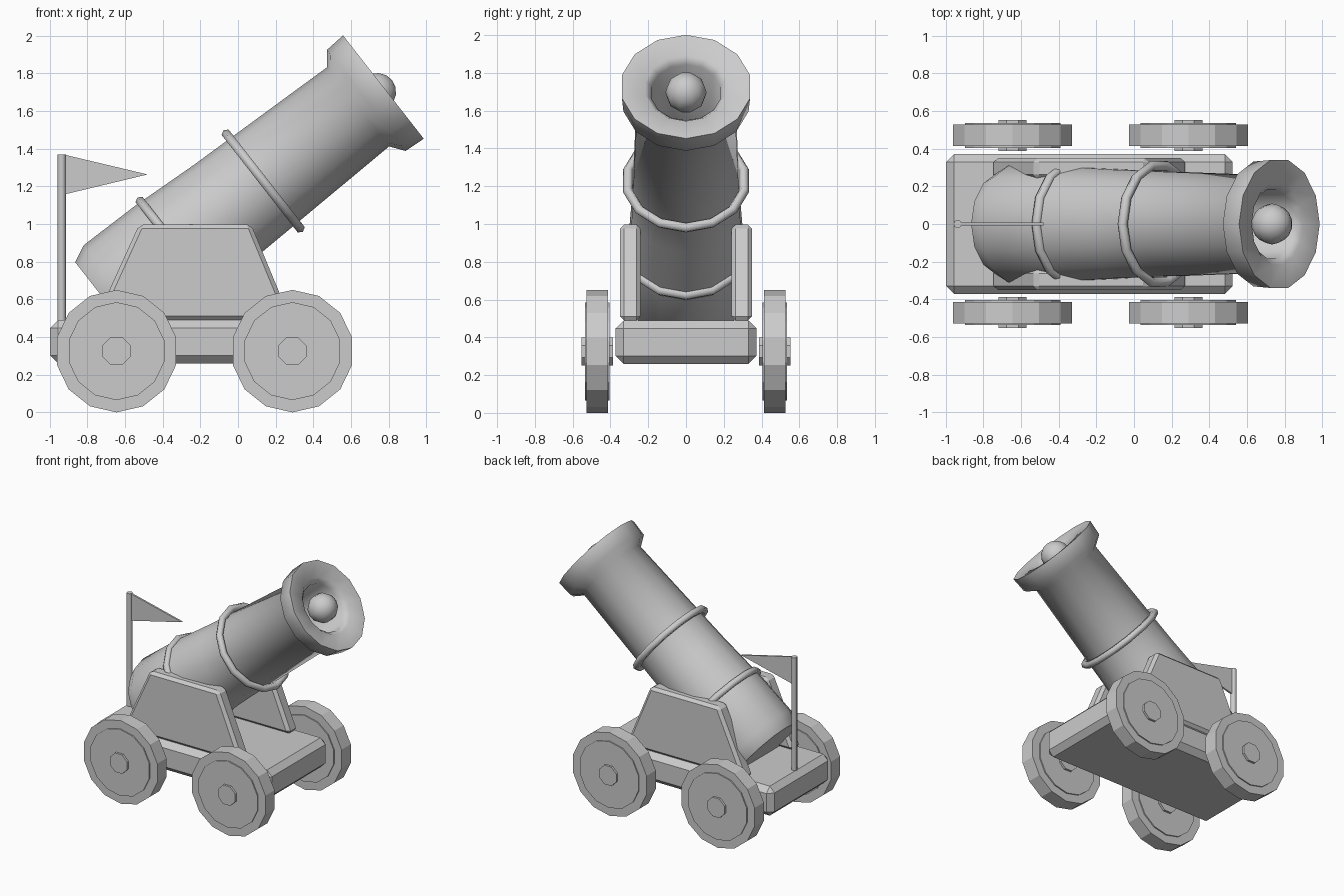
import bpy, bmesh, math
from mathutils import Matrix, Vector

if "Cube" in bpy.data.objects:
    bpy.data.objects.remove(bpy.data.objects["Cube"])

grey = bpy.data.materials.new("plain_grey")
grey.diffuse_color = (0.6, 0.6, 0.6, 1)
grey.use_nodes = True
grey.node_tree.nodes["Principled BSDF"].inputs["Base Color"].default_value = grey.diffuse_color


def finish(name, bm, matrix=None, smooth=None):
    bmesh.ops.recalc_face_normals(bm, faces=bm.faces)
    if matrix:
        bm.transform(matrix)
    me = bpy.data.meshes.new(name)
    bm.to_mesh(me)
    bm.free()
    me.materials.append(grey)
    ob = bpy.data.objects.new(name, me)
    bpy.context.collection.objects.link(ob)
    if smooth:
        bpy.ops.object.select_all(action='DESELECT')
        bpy.context.view_layer.objects.active = ob
        ob.select_set(True)
        bpy.ops.object.shade_smooth_by_angle(angle=math.radians(smooth))
    return ob


def lathe(name, profile, sides, matrix, phase=0.0, closed=False, smooth=None):
    """Turn (height, radius) points around local z; open profiles get end caps."""
    bm = bmesh.new()
    loops = []
    for h, r in profile:
        loops.append([bm.verts.new((r * math.cos(phase + i * math.tau / sides),
                                    r * math.sin(phase + i * math.tau / sides), h))
                      for i in range(sides)])
    pairs = list(zip(loops, loops[1:]))
    if closed:
        pairs.append((loops[-1], loops[0]))
    else:
        bm.faces.new(loops[0])
        bm.faces.new(loops[-1])
    for a, b in pairs:
        for i in range(sides):
            j = (i + 1) % sides
            bm.faces.new((a[i], a[j], b[j], b[i]))
    return finish(name, bm, matrix, smooth)


def slab(name, outline, y0, y1, bevel=0.0):
    """Extrude an (x, z) outline from y0 to y1, with chamfered edges."""
    bm = bmesh.new()
    face = bm.faces.new([bm.verts.new((x, y0, z)) for x, z in outline])
    ext = bmesh.ops.extrude_face_region(bm, geom=[face])
    verts = [g for g in ext['geom'] if isinstance(g, bmesh.types.BMVert)]
    bmesh.ops.translate(bm, verts=verts, vec=Vector((0, y1 - y0, 0)))
    if bevel:
        bmesh.ops.bevel(bm, geom=bm.edges[:], offset=bevel, segments=1, affect='EDGES')
    return finish(name, bm)


# Barrel frame: local z runs up the bore, origin at the centre of the muzzle
aim = Matrix.Translation((0.772, 0, 1.727)) @ Matrix.Rotation(math.radians(52), 4, 'Y')

# Barrel with flared muzzle and hollow bore
lathe("barrel", [(-1.862, 0.275), (-1.77, 0.318), (-1.43, 0.315), (-1.05, 0.294),
                 (-0.17, 0.267), (-0.116, 0.34), (0, 0.348),
                 (-0.015, 0.22), (-0.05, 0.187), (-0.8, 0.187)], 14, aim, smooth=60)

# Reinforcing rings
for name, t, major in (("rear_ring", -1.39, 0.315), ("middle_ring", -0.81, 0.315)):
    section = [(t + 0.027 * math.sin(k * math.tau / 6), major + 0.027 * math.cos(k * math.tau / 6))
               for k in range(6)]
    lathe(name, section, 14, aim, closed=True, smooth=70)

# Ball sitting in the muzzle
ball = bmesh.new()
bmesh.ops.create_uvsphere(ball, u_segments=10, v_segments=8, radius=0.109)
finish("cannon_ball", ball, aim @ Matrix.Translation((0, 0, -0.05)), smooth=60)

# Carriage bed
slab("carriage_bed", [(-0.997, 0.26), (0.524, 0.26), (0.524, 0.49), (-0.997, 0.49)],
     -0.372, 0.372, 0.042)

# Side cheeks and wheels, mirrored across the centre line
for side, s in (("front", -1), ("back", 1)):
    slab(side + "_cheek", [(-0.755, 0.49), (0.28, 0.49), (0.07, 0.997), (-0.525, 0.997)],
         s * 0.24, s * 0.35, 0.022)
    for end, x in (("rear", -0.645), ("fore", 0.289)):
        place = Matrix.Translation((x, s * 0.47, 0.325)) @ Matrix.Rotation(math.pi / 2, 4, 'X')
        for part, r, half, n, phase in (("wheel", 0.325, 0.057, 14, math.pi / 2),
                                        ("wheel_disc", 0.26, 0.066, 14, math.pi / 2),
                                        ("hub", 0.08, 0.083, 8, math.pi / 8)):
            lathe(f"{side}_{end}_{part}", [(-half, r), (half, r)], n, place, phase)

# Flag on its pole
lathe("flag_pole", [(0.47, 0.022), (1.37, 0.022)], 8,
      Matrix.Translation((-0.936, 0, 0)), smooth=60)
slab("flag", [(-0.93, 1.37), (-0.93, 1.155), (-0.48, 1.263)], -0.007, 0.007)
